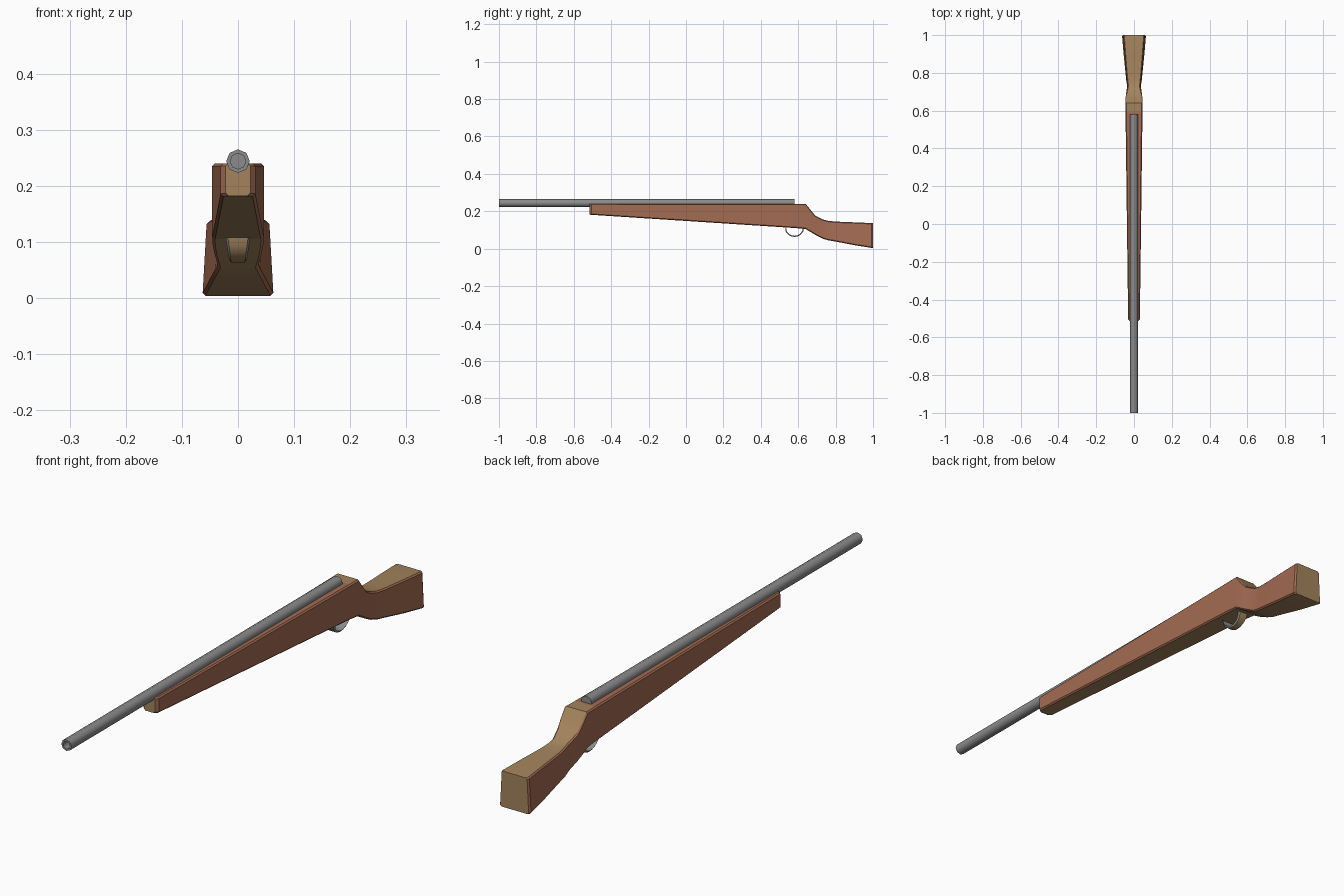
import bpy, bmesh, math

cube = bpy.data.objects.get("Cube")
if cube:
    bpy.data.objects.remove(cube, do_unlink=True)


def make_material(name, rgb):
    mat = bpy.data.materials.new(name)
    mat.use_nodes = True
    color = (*rgb, 1)
    mat.diffuse_color = color
    mat.node_tree.nodes["Principled BSDF"].inputs["Base Color"].default_value = color
    return mat


red_wood = make_material("red brown wood", (.37, .15, .085))
tan_wood = make_material("tan wood", (.37, .23, .11))
steel = make_material("grey steel", (.26, .26, .26))


def finish(name, bm, materials, angle):
    bmesh.ops.recalc_face_normals(bm, faces=bm.faces)
    mesh = bpy.data.meshes.new(name)
    bm.to_mesh(mesh)
    bm.free()
    obj = bpy.data.objects.new(name, mesh)
    bpy.context.collection.objects.link(obj)
    for mat in materials:
        mesh.materials.append(mat)
    bpy.ops.object.select_all(action='DESELECT')
    obj.select_set(True)
    bpy.context.view_layer.objects.active = obj
    bpy.ops.object.shade_smooth_by_angle(angle=math.radians(angle))
    return obj


def loft(bm, rings, closed_ends=True):
    """Bridge rings of points; returns side faces as (face, station, column)."""
    rows = [[bm.verts.new(p) for p in ring] for ring in rings]
    faces = []
    n = len(rows[0])
    for i, (a, b) in enumerate(zip(rows, rows[1:])):
        for j in range(n):
            k = (j + 1) % n
            faces.append((bm.faces.new((a[j], a[k], b[k], b[j])), i, j))
    ends = [bm.faces.new(r) for r in (rows[0], rows[-1])] if closed_ends else []
    return faces, ends


# Stock: y, top, bottom, half width at top, half width at bottom
BREECH = .59
stations = [
    (-.515, .24, .182, .022, .022),
    (-.505, .24, .181, .031, .031),
    (BREECH, .24, .11, .045, .045),
    (.64, .24, .105, .046, .046),
    (.665, .208, .09, .045, .045),
    (.69, .178, .075, .042, .042),
    (.73, .157, .054, .034, .036),
    (.76, .149, .045, .037, .041),
    (.8, .145, .038, .041, .045),
    (.9, .141, .019, .049, .055),
    (.993, .137, .004, .056, .063),
    (1, .136, .004, .052, .058),
]


def stock_ring(y, top, bottom, wt, wb):
    c = .005
    half = [(wt - c, top), (wt, top - c), (wb, bottom + c), (wb - c, bottom)]
    right = [(-x, z) for x, z in reversed(half)]
    return [(x, y, z) for x, z in half + right]


bm = bmesh.new()
sides, ends = loft(bm, [stock_ring(*s) for s in stations])
for face, station, column in sides:
    behind_barrel = face.calc_center_median().y > BREECH
    if column == 3 or (column == 7 and behind_barrel):
        face.material_index = 1
for face in ends:
    face.material_index = 1
finish("stock", bm, [red_wood, tan_wood], 25)

# Barrel: eight-sided tube with a blind bore at the muzzle
AXIS = .244


def circle(radius, y):
    return [(radius * math.sin(i * math.tau / 8), y,
             AXIS + radius * math.cos(i * math.tau / 8)) for i in range(8)]


bm = bmesh.new()
loft(bm, [circle(.021, .58), circle(.021, -1), circle(.014, -1), circle(.014, -.94)])
finish("barrel", bm, [steel], 50)

# Trigger guard: half-loop band, narrower at the bottom, tan on its outer face
bm = bmesh.new()
rings = []
steps = 10
for i in range(steps + 1):
    a = math.pi * i / steps
    drop = math.sin(a)
    outer_w = .018 - .006 * drop
    inner_w = outer_w + .004

    def point(x, shrink):
        return (x, .58 - (.05 - shrink) * math.cos(a), .108 - (.045 - shrink) * drop)

    rings.append([point(outer_w, 0), point(inner_w, .006),
                  point(-inner_w, .006), point(-outer_w, 0)])
sides, ends = loft(bm, rings)
for face, station, column in sides:
    if column == 3:
        face.material_index = 1
finish("trigger_guard", bm, [steel, tan_wood], 40)
